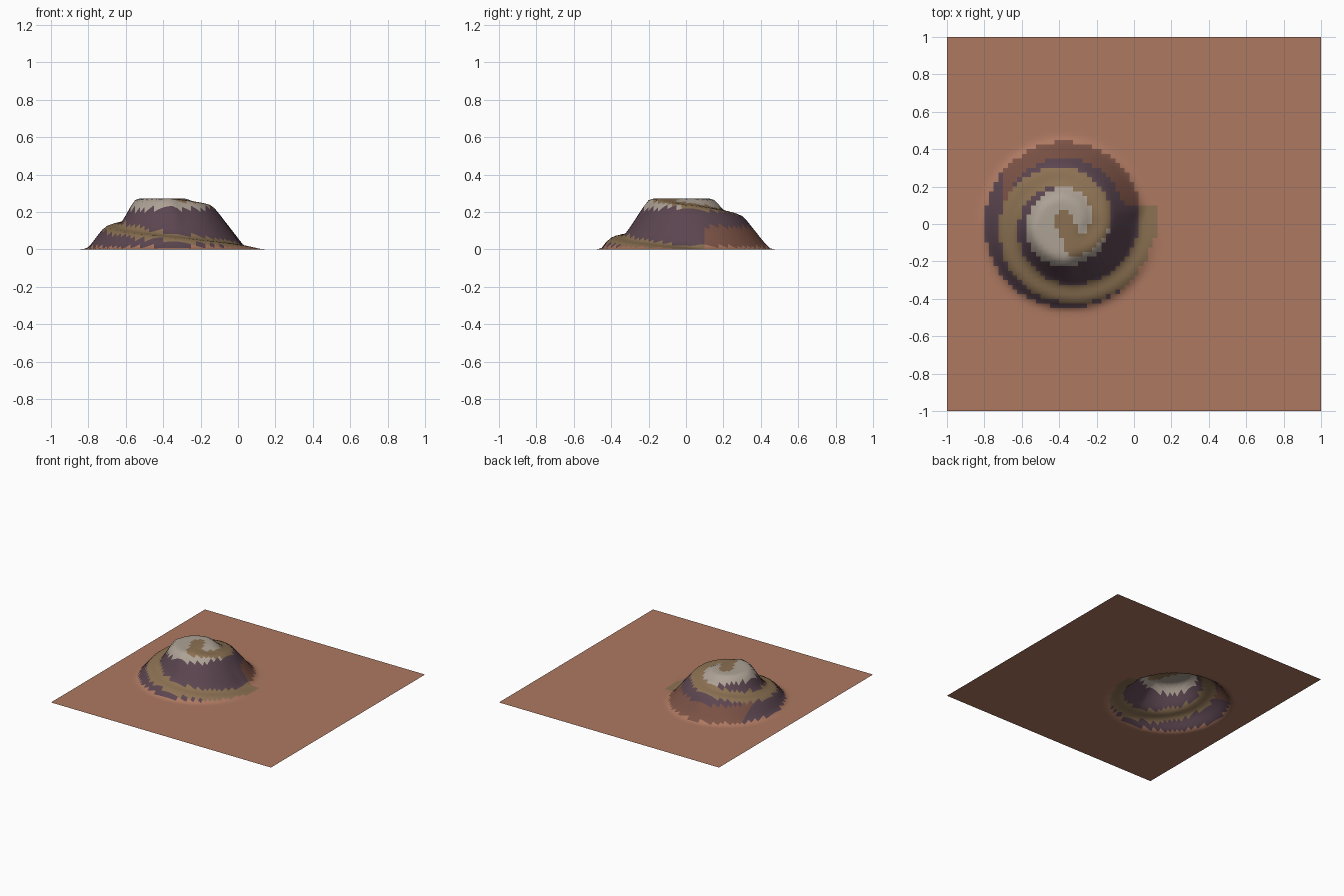
import bpy, bmesh, math
from mathutils import Vector

if "Cube" in bpy.data.objects:
    bpy.data.objects.remove(bpy.data.objects["Cube"])

N = 80                # grid cells per side
CX, TOP = -0.355, 0.272  # hill centre and plateau height


def lerp(table, x):
    """Linear interpolation through (x, value) pairs."""
    if x <= table[0][0]:
        return table[0][1]
    for (a, va), (b, vb) in zip(table, table[1:]):
        if x <= b:
            return va + (vb - va) * (x - a) / (b - a)
    return table[-1][1]


# Spiral road: turns travelled -> radius, height
ROAD_R = [(0, .43), (.25, .378), (.5, .32), (.75, .262), (1, .175), (1.22, .125)]
ROAD_Z = [(0, 0), (.25, .06), (.5, .122), (.75, .185), (1, .24), (1.22, TOP)]
PLATEAU = [(0, .09), (.25, .2), (.5, .2), (.75, .15), (1, .09)]
FOOT = [(0, .48), (.25, .45), (.75, .45), (1, .41)]
START = math.radians(8)
HW = 0.05             # road half width


def height(x, y):
    r = math.hypot(x - CX, y)
    f = ((START - math.atan2(y, x - CX)) / math.tau) % 1.0
    rc, zc = lerp(ROAD_R, f), lerp(ROAD_Z, f)
    prof = [(0, TOP)]
    if f < .25:       # upper turn of the road crosses this direction too
        r1, z1 = lerp(ROAD_R, f + 1), lerp(ROAD_Z, f + 1)
        prof += [(r1 - .085, TOP), (r1 - HW, z1), (r1 + HW, z1 - .005)]
    else:
        prof += [(lerp(PLATEAU, f), TOP)]
    prof += [(rc - HW + .005, zc + .008), (rc + HW - .005, zc - .004),
             (max(lerp(FOOT, f), rc + HW + .01), 0)]
    return max(0, lerp(prof, r))


# Road centreline in plan, ending at the summit
path = []
for i in range(62):
    t = i * .02
    a, r = START - t * math.tau, lerp(ROAD_R, t)
    path.append(Vector((CX + r * math.cos(a), r * math.sin(a))))
end = path[-1]
path += [end.lerp(Vector((CX - .025, .015)), k / 6) for k in range(1, 7)]


def material(name, rgb):
    m = bpy.data.materials.new(name)
    m.diffuse_color = (*rgb, 1)
    m.use_nodes = True
    m.node_tree.nodes["Principled BSDF"].inputs["Base Color"].default_value = m.diffuse_color
    return m


mats = [material("ground", (.42, .19, .12)), material("earth", (.20, .085, .06)),
        material("rock", (.105, .06, .08)), material("road", (.26, .165, .085)),
        material("summit", (.42, .36, .30))]

# Terrain sheet
bm = bmesh.new()
bmesh.ops.create_grid(bm, x_segments=N, y_segments=N, size=1)
for v in bm.verts:
    v.co.z = height(v.co.x, v.co.y)
# Soften the terraces
for _ in range(2):
    new = {v: .6 * v.co.z + .4 * sum(e.other_vert(v).co.z for e in v.link_edges) / len(v.link_edges)
           for v in bm.verts}
    for v, z in new.items():
        v.co.z = z
bm.normal_update()

# Paint faces by road, height and slope
for f in bm.faces:
    f.smooth = True
    c = f.calc_center_median()
    p = Vector((c.x, c.y))
    slope = f.normal.z
    if min((p - q).length for q in path) < .052:
        f.material_index = 3
    elif c.z > .22:
        f.material_index = 4 if slope > .5 or c.z > .235 else 2
    elif c.z < .015:
        f.material_index = 0
    elif c.z < .12 and c.y > .1 and c.x > -.7:
        f.material_index = 1
    else:
        f.material_index = 2 if slope < .85 or c.z > .05 else 1

me = bpy.data.meshes.new("hill_terrain")
bm.to_mesh(me)
bm.free()
for m in mats:
    me.materials.append(m)
ob = bpy.data.objects.new("hill_terrain", me)
bpy.context.collection.objects.link(ob)
